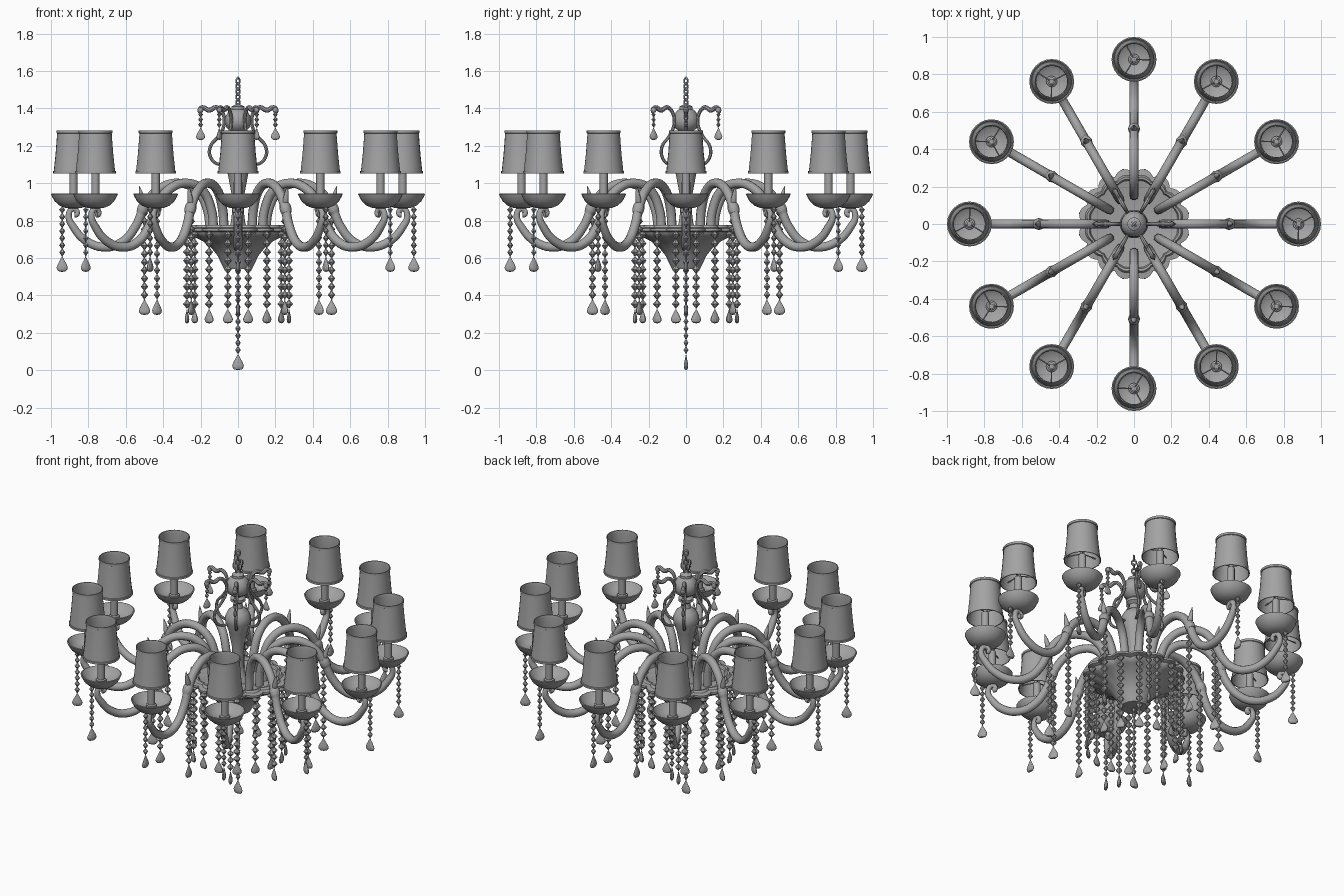
import bpy, bmesh
from math import sin, cos, pi, radians
from mathutils import Matrix

if "Cube" in bpy.data.objects:
    bpy.data.objects.remove(bpy.data.objects["Cube"])

grey = bpy.data.materials.new("dark_grey")
grey.diffuse_color = (0.37, 0.37, 0.37, 1)
grey.use_nodes = True
grey.node_tree.nodes["Principled BSDF"].inputs["Base Color"].default_value = grey.diffuse_color


def add(name, mesh, smooth=True):
    ob = bpy.data.objects.new(name, mesh)
    bpy.context.collection.objects.link(ob)
    mesh.materials.clear()
    mesh.materials.append(grey)
    if smooth:
        bpy.ops.object.select_all(action='DESELECT')
        ob.select_set(True)
        bpy.context.view_layer.objects.active = ob
        bpy.ops.object.shade_smooth_by_angle(angle=radians(40))
    return ob


def lathe(name, profile, segs=24, cx=0, smooth=True, scallop=0, sx=1, sy=1):
    """Revolve (radius, z) points round the vertical line x = cx."""
    bm = bmesh.new()
    rings = []
    for r, z in profile:
        ring = []
        for i in range(segs):
            a = 2 * pi * i / segs
            # lobed outline that fades out toward the centre
            w = 1 - scallop * min(1, r / 0.28) ** 4 * (1 - abs(sin(8 * a)))
            ring.append(bm.verts.new((cx + r * w * cos(a) * sx, r * w * sin(a) * sy, z)))
        rings.append(ring)
    for lo, hi in zip(rings, rings[1:]):
        for i in range(segs):
            j = (i + 1) % segs
            bm.faces.new((lo[i], lo[j], hi[j], hi[i]))
    bmesh.ops.remove_doubles(bm, verts=bm.verts, dist=1e-5)
    bmesh.ops.recalc_face_normals(bm, faces=bm.faces)
    me = bpy.data.meshes.new(name)
    bm.to_mesh(me)
    bm.free()
    return add(name, me, smooth)


def tube(name, pts, depth, res=6, sides=3):
    """Smooth tube in the xz plane through (x, z, radius factor) points."""
    cu = bpy.data.curves.new(name, 'CURVE')
    cu.dimensions = '3D'
    cu.bevel_depth, cu.bevel_resolution, cu.resolution_u = depth, sides, res
    cu.use_fill_caps = True
    sp = cu.splines.new('BEZIER')
    sp.bezier_points.add(len(pts) - 1)
    for p, (x, z, r) in zip(sp.bezier_points, pts):
        p.co, p.radius = (x, 0, z), r
        p.handle_left_type = p.handle_right_type = 'AUTO'
    tmp = bpy.data.objects.new(name + "_path", cu)
    bpy.context.collection.objects.link(tmp)
    dg = bpy.context.evaluated_depsgraph_get()
    me = bpy.data.meshes.new_from_object(tmp.evaluated_get(dg))
    bpy.data.objects.remove(tmp)
    return add(name, me)


def strand(name, x, top, bottom, bead, pitch, drop=0.03, flat_x=False):
    """Faceted beads on a string ending in a flattened teardrop."""
    h = drop * 2.8
    tip = bottom + h
    n = max(2, round((top - tip) / pitch))
    step = (top - tip) / n
    prof = [(0, top)]
    for i in range(n):
        z = top - i * step
        prof += [(bead, z - step * 0.45), (0.004, z - step * 0.9), (0.004, z - step)]
    beads = lathe(name + "_beads", prof, 6, x, False)
    shape = [(0, 1), (.2, .88), (.5, .68), (.82, .47), (1, .3), (.95, .17), (.65, .05), (0, 0)]
    tear = lathe(name + "_drop", [(r * drop, bottom + z * h) for r, z in shape], 10, x, False,
                 sx=0.4 if flat_x else 1, sy=1 if flat_x else 0.4)
    return [beads, tear]


def around(objs, n, offset=0):
    """Repeat parts n times round the vertical axis."""
    for ob in objs:
        ob.rotation_euler.z = offset
        for i in range(1, n):
            c = ob.copy()
            c.rotation_euler.z = offset + 2 * pi * i / n
            bpy.context.collection.objects.link(c)


# centre bowl with lobed rim, and turned column
lathe("bowl", [(0, .54), (.075, .542), (.09, .57), (.108, .61), (.14, .65), (.19, .69), (.235, .712),
               (.262, .725), (.27, .738), (.298, .745), (.298, .758), (.265, .762), (.255, .775),
               (.242, .773), (.235, .752), (.15, .735), (0, .73)], 128, scallop=0.09)
lathe("column", [(0, .71), (.07, .72), (.065, .75), (.04, .78), (.032, .84), (.036, .95), (.055, 1.05),
                 (.075, 1.11), (.076, 1.14), (.06, 1.175), (.03, 1.2), (.026, 1.23), (.045, 1.245),
                 (.045, 1.26), (.03, 1.275), (.06, 1.295), (.071, 1.325), (.068, 1.355), (.05, 1.385),
                 (.035, 1.395), (.035, 1.41), (.012, 1.42), (0, 1.425)], 24)

# hanging chain
for i in range(5):
    bpy.ops.mesh.primitive_torus_add(major_segments=14, minor_segments=6, major_radius=.013,
                                     minor_radius=.0048, location=(0, 0, 1.432 + i * .0285))
    link = bpy.context.object
    link.name = "chain_link"
    link.data.materials.append(grey)
    link.data.transform(Matrix.Rotation(pi / 4 + i % 2 * pi / 2, 4, 'Z')
                        @ Matrix.Scale(1.35, 4, (0, 0, 1)) @ Matrix.Rotation(pi / 2, 4, 'X'))
    bpy.ops.object.shade_smooth()

# main arm: rises from the bowl, dips, and curls under the cup
R = 0.88
arm = tube("arm", [(.15, .715, 1), (.165, .86, 1), (.225, .965, 1), (.32, 1.0, 1), (.42, .97, 1),
                   (.495, .885, 1), (.55, .765, 1), (.62, .685, 1), (.71, .658, 1), (.81, .69, .95),
                   (.88, .765, .85), (.905, .825, .7), (.885, .862, .6), (.862, .852, .55),
                   (.862, .833, .6), (.875, .832, .6)], .025)
collar = tube("arm_collar", [(.496, .888, 1), (.504, .872, 1.2), (.512, .855, 1.2), (.52, .838, 1)], .026, 3)
leaf = tube("arm_leaf", [(.495, .87, 1), (.51, .91, 1), (.519, .945, .7), (.528, .985, .08)], .016, 4)

# lamp: cup, candle, shade and its wire support
cup = lathe("drip_cup", [(0, .865), (.04, .866), (.075, .88), (.1, .903), (.114, .928), (.12, .942),
                         (.114, .945), (.1, .925), (.07, .9), (0, .89)], 24, R)
candle = lathe("candle", [(0, .885), (.03, .89), (.03, .91), (.022, .915), (.022, 1.09),
                          (.014, 1.095), (.014, 1.115), (0, 1.115)], 12, R)
shade = lathe("lamp_shade", [(.107, 1.052), (.109, 1.052), (.109, 1.064), (.105, 1.066), (.095, 1.16),
                             (.087, 1.266), (.091, 1.268), (.091, 1.282), (.086, 1.282), (.083, 1.266),
                             (.091, 1.16), (.101, 1.066), (.104, 1.052), (.107, 1.052)], 28, R)
wires = []
for k in range(3):
    w = tube("shade_wire", [(.012, 1.1, 1), (.099, 1.1, 1)], .0035, 1, 1)
    w.data.transform(Matrix.Translation((R, 0, 0)) @ Matrix.Rotation(2 * pi * k / 3 + .5, 4, 'Z'))
    wires.append(w)

cup_strand = strand("cup_strand", .94, .875, .525, .016, .04, .03)
arm_strand = strand("arm_strand", .5, .86, .295, .02, .045, .03)
around([arm, collar, leaf, cup, candle, shade] + wires + cup_strand + arm_strand, 12)

# bowl rim strands and the centre strand
around(strand("bowl_strand", .278, .745, .25, .022, .045, .028, True), 16, pi / 16)
strand("centre_strand", 0, .545, 0, .015, .038, .031)

# crown scrolls with small drops
scroll = tube("crown_scroll", [(.05, 1.11, .7), (.1, 1.1, .9), (.145, 1.135, 1), (.148, 1.195, 1),
                               (.105, 1.25, 1), (.075, 1.31, 1), (.082, 1.375, 1.1), (.115, 1.405, 1.3),
                               (.155, 1.39, 1.5), (.19, 1.405, 1.3), (.208, 1.39, 1), (.202, 1.372, .7)],
              .009, 5, 2)
knob = lathe("scroll_knob", [(0, 1.375), (.012, 1.38), (.016, 1.39), (.012, 1.405), (0, 1.41)], 10, .2)
around([scroll, knob] + strand("crown_strand", .2, 1.38, 1.23, .013, .028, .024), 6)
